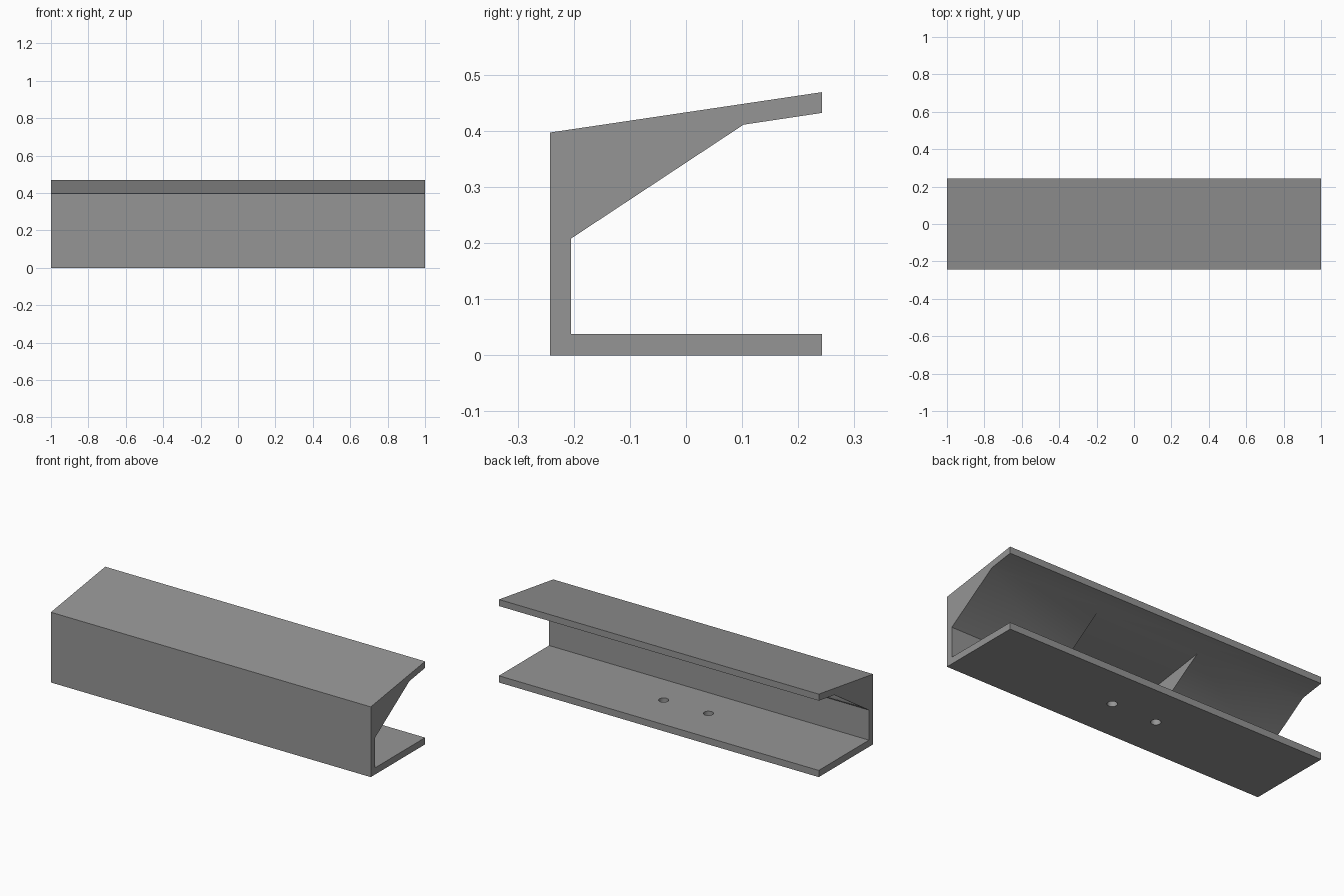
import bpy, bmesh, math

if "Cube" in bpy.data.objects:
    bpy.data.objects.remove(bpy.data.objects["Cube"])

grey = bpy.data.materials.new("plain grey")
grey.diffuse_color = (0.3, 0.3, 0.3, 1)
grey.use_nodes = True
grey.node_tree.nodes["Principled BSDF"].inputs["Base Color"].default_value = grey.diffuse_color


def extrude_x(name, profile, half):
    """Solid made by sweeping a (y, z) profile from -half to +half along x."""
    bm = bmesh.new()
    face = bm.faces.new([bm.verts.new((-half, y, z)) for y, z in profile])
    swept = bmesh.ops.extrude_face_region(bm, geom=[face])["geom"]
    bmesh.ops.translate(bm, vec=(2 * half, 0, 0),
                        verts=[v for v in swept if isinstance(v, bmesh.types.BMVert)])
    bmesh.ops.recalc_face_normals(bm, faces=bm.faces)
    mesh = bpy.data.meshes.new(name)
    bm.to_mesh(mesh)
    bm.free()
    mesh.materials.append(grey)
    obj = bpy.data.objects.new(name, mesh)
    bpy.context.collection.objects.link(obj)
    return obj


def cut(target, cutter):
    """Subtract the cutter from the target and discard it."""
    cutter.hide_render = True
    mod = target.modifiers.new("cut", 'BOOLEAN')
    mod.operation, mod.solver, mod.object = 'DIFFERENCE', 'EXACT', cutter
    bpy.context.view_layer.objects.active = target
    bpy.ops.object.modifier_apply(modifier=mod.name)
    bpy.data.objects.remove(cutter)


# Channel bracket: base plate, back wall, tilted top plate and solid gusset
D, WALL, BASE = 0.2425, -0.205, 0.038
bracket = extrude_x("channel_bracket", [
    (-D, 0), (D, 0), (D, BASE), (WALL, BASE), (WALL, 0.208),
    (0.1025, 0.411), (D, 0.432), (D, 0.469), (-D, 0.397)], 1)

# Gap in the middle of the gusset, reaching the wall and the top plate
cut(bracket, extrude_x("gusset_gap", [
    (WALL, 0.15), (0.1025, 0.35), (0.1025, 0.411),
    (WALL, 0.411 - 0.15 * (0.1025 - WALL))], 0.32))

# Two screw holes through the base plate
for x in (-0.14, 0.14):
    bpy.ops.mesh.primitive_cylinder_add(vertices=32, radius=0.026, depth=0.2,
                                        location=(x, 0, 0))
    cut(bracket, bpy.context.object)

bpy.ops.object.select_all(action='DESELECT')
bracket.select_set(True)
bpy.context.view_layer.objects.active = bracket
bpy.ops.object.shade_smooth_by_angle(angle=math.radians(30))
